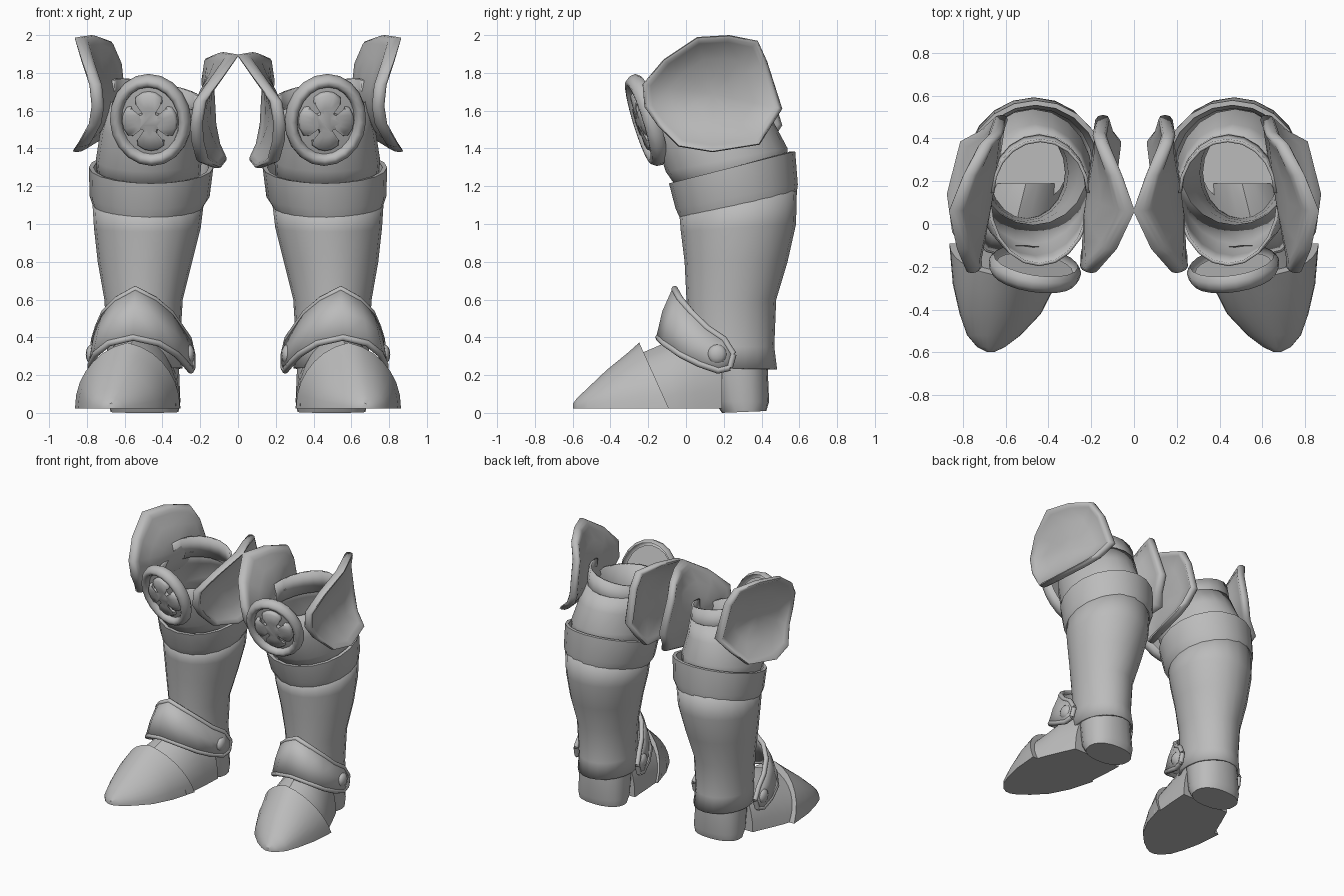
import bpy, bmesh, math
from mathutils import Vector, Matrix

if "Cube" in bpy.data.objects:
    bpy.data.objects.remove(bpy.data.objects["Cube"])

steel = bpy.data.materials.new("plain_grey_steel")
steel.diffuse_color = (0.5, 0.5, 0.5, 1)
steel.use_nodes = True
steel.node_tree.nodes["Principled BSDF"].inputs["Base Color"].default_value = steel.diffuse_color


def finish(name, bm, thick=0, angle=40):
    """Turn a bmesh into a smooth grey part, mirrored to the other leg."""
    bmesh.ops.recalc_face_normals(bm, faces=bm.faces)
    me = bpy.data.meshes.new(name)
    bm.to_mesh(me)
    bm.free()
    me.materials.append(steel)
    ob = bpy.data.objects.new(name, me)
    bpy.context.collection.objects.link(ob)
    bpy.ops.object.select_all(action='DESELECT')
    ob.select_set(True)
    bpy.context.view_layer.objects.active = ob
    bpy.ops.object.shade_smooth_by_angle(angle=math.radians(angle))
    if thick:
        s = ob.modifiers.new("thickness", 'SOLIDIFY')
        s.thickness, s.offset = thick, 0
    ob.modifiers.new("other_leg", 'MIRROR').use_mirror_merge = False
    return ob


def skin(bm, rings, closed=True):
    """Bridge point rings with quads; returns the vertex rings."""
    vs = [[bm.verts.new(p) for p in r] for r in rings]
    n = len(vs[0])
    for a, b in zip(vs, vs[1:]):
        for i in range(n if closed else n - 1):
            j = (i + 1) % n
            bm.faces.new((a[i], a[j], b[j], b[i]))
    return vs


def power(v, e):
    return math.copysign(abs(v) ** e, v)


def leg_ring(x0, x1, yf, yb, zf, zb, n=20, e=1, side=0):
    """Oval ring sloping from front to back height; e < 1 makes it boxier."""
    pts = []
    for i in range(n):
        a = 2 * math.pi * i / n
        c, s = power(math.cos(a), e), power(math.sin(a), e)
        pts.append(((x0 + x1) / 2 + (x1 - x0) / 2 * c,
                    (yf + yb) / 2 + (yb - yf) / 2 * s,
                    (zf + zb) / 2 + (zb - zf) / 2 * s + side * c))
    return pts


# Shin armour, with its flared lower edge
bm = bmesh.new()
skin(bm, [leg_ring(*r) for r in (
    (.30, .69, .01, .475, .24, .23), (.315, .685, .02, .46, .35, .35),
    (.30, .70, .01, .47, .60, .60), (.25, .735, 0, .53, .80, .80),
    (.205, .755, -.02, .575, .96, 1.0), (.185, .765, -.03, .58, 1.08, 1.2))])
finish("shin_armour", bm, .015)

# Cuff below the knee, swelling out of the shin and folded over at the top
bm = bmesh.new()
skin(bm, [leg_ring(*r) for r in (
    (.192, .762, -.026, .583, 1.02, 1.14), (.15, .785, -.055, .592, 1.08, 1.21),
    (.13, .79, -.09, .578, 1.215, 1.385), (.155, .765, -.065, .555, 1.215, 1.385),
    (.19, .74, -.02, .54, 1.08, 1.2))])
finish("knee_cuff", bm)

# Knee sleeve leaning forward, open at the top
bm = bmesh.new()
skin(bm, [leg_ring(*r, side=s) for r, s in (
    ((.21, .735, -.01, .52, 1.15, 1.25), 0), ((.20, .745, -.10, .53, 1.28, 1.4), 0),
    ((.205, .72, -.155, .46, 1.45, 1.53), .01), ((.21, .675, -.19, .42, 1.62, 1.64), .02))])
finish("knee_sleeve", bm, .015)

# Collar band standing inside the back of the sleeve, outer side higher
bm = bmesh.new()
skin(bm, [leg_ring(*r, side=.04)[:11] for r in (
    (.22, .67, -.10, .42, 1.55, 1.58), (.215, .66, -.10, .39, 1.69, 1.75))], closed=False)
finish("back_collar", bm, .015)

# Side wings: thick saddle-shaped plates with a soft raised border
outline = [(-.23, 1.74), (-.12, 1.87), (.06, 1.99), (.23, 2.0), (.38, 1.97),
           (.43, 1.86), (.51, 1.61), (.44, 1.50), (.39, 1.42), (.14, 1.38),
           (-.04, 1.41), (-.15, 1.52), (-.22, 1.62)]
layers = [(.3, -.022), (.6, -.022), (.85, -.022), (.94, -.032), (.985, -.022), (1, 0),
          (.985, .024), (.94, .034), (.88, .024), (.6, .026), (.3, .03)]


def wing(name, face, out, low, high):
    """face(y, dz) gives x; out is the side facing away from the sleeve."""
    c = Vector((.14, 1.69))

    def place(k, off, p):
        y, z = c + (Vector(p) - c) * k
        x = face(y, (z - 1.66) / .3) + out * off
        return Vector((x, y, low + (z - 1.38) / .62 * (high - low)))

    bm = bmesh.new()
    vs = skin(bm, [[place(k, o, p) for p in outline] for k, o in layers])
    for ring, off in ((vs[0], -.022), (vs[-1], .03)):
        tip = bm.verts.new(place(0, off, c))
        for i in range(len(ring)):
            bm.faces.new((ring[i - 1], ring[i], tip))
    finish(name, bm, angle=60)


def outer_face(y, d):
    # Flares out at the top front and along the bottom
    k = .14 * max(0, 1 - 1.6 * y) if d > 0 else .18 * (1 + y)
    return .703 - .18 * y + k * d * d


def inner_face(y, d):
    # Flares towards the other leg at the top front and the bottom back
    k = .19 * max(0, 1 - 2.4 * y) if d > 0 else .12 * min(1.1, max(0, .5 + 2.5 * y))
    return .22 - .14 * max(0, y) - k * d * d


wing("outer_wing", outer_face, 1, 1.38, 2.0)
wing("inner_wing", inner_face, -1, 1.295, 1.91)

# Knee medallion: broad oval rim, recessed disc and flared cross
tilt = (Matrix.Translation((.465, -.215, 1.548)) @ Matrix.Rotation(math.radians(9), 4, 'Z')
        @ Matrix.Rotation(math.radians(17), 4, 'X'))


def oval(rx, rz, y, n=20):
    return [Vector((rx * math.cos(2 * math.pi * i / n), y,
                    rz * math.sin(2 * math.pi * i / n))) for i in range(n)]


bm = bmesh.new()
skin(bm, [oval(.218 - d, .252 - d, y) for d, y in (
    (.02, .045), (0, .02), (.004, -.012), (.022, -.038), (.045, -.04), (.062, -.02), (.068, .01))])
bm.transform(tilt)
finish("medallion_rim", bm, angle=60)
bm = bmesh.new()
vs = skin(bm, [oval(.18, .21, .015), oval(.17, .20, 0), oval(.10, .12, -.01)])
bm.faces.new(vs[0])
bm.faces.new(vs[-1])
bm.transform(tilt)
finish("medallion_disc", bm)

arm = [(.04, -.04), (.075, -.03), (.092, -.042), (.095, -.072), (.12, -.07),
       (.142, -.035), (.148, 0), (.142, .035), (.12, .07), (.095, .072), (.092, .042),
       (.075, .03)]
cross = []
for q in range(4):
    c, s = round(math.cos(q * math.pi / 2)), round(math.sin(q * math.pi / 2))
    cross += [(r * c - t * s, r * s + t * c) for r, t in arm]
bm = bmesh.new()
vs = skin(bm, [[Vector((x * k, y, z * k * 1.1)) for x, z in cross]
               for k, y in ((1, .01), (1, -.018), (.93, -.034), (.5, -.04))])
bm.faces.new(vs[-1])
bm.transform(tilt)
finish("medallion_cross", bm, angle=60)


# Foot sections: full pointed arches on a flat sole
def arch(y, cx, hw, h, lean, z0=.022, n=14):
    pts = []
    for i in range(n + 1):
        c, s = math.cos(math.pi * i / n), abs(math.sin(math.pi * i / n))
        z = h * (.78 * s ** .9 + .22 * (1 - abs(c)))
        pts.append((cx + hw * power(c, .88), y - lean * z, z0 + z))
    return pts


def foot_part(name, sections):
    bm = bmesh.new()
    vs = skin(bm, [arch(*s) for s in sections])
    bm.faces.new(vs[0])
    bm.faces.new(vs[-1])
    finish(name, bm, angle=35)


foot_part("toe_cap", [
    (-.597, .67, .02, .03, 0), (-.575, .668, .065, .058, 0), (-.52, .655, .125, .11, 0),
    (-.42, .625, .19, .205, 0), (-.28, .605, .242, .295, .1), (-.09, .585, .278, .35, .45)])
foot_part("instep", [
    (-.16, .585, .258, .29, .3), (-.05, .565, .245, .345, .2),
    (.05, .54, .228, .41, 0), (.19, .505, .2, .40, 0)])

# Heel block
bm = bmesh.new()
vs = skin(bm, [leg_ring(*r, e=.88) for r in (
    (.315, .675, .19, .425, 0, .01), (.305, .685, .15, .44, .06, .06),
    (.315, .68, .10, .43, .30, .30))])
bm.faces.new(vs[0])
bm.faces.new(vs[-1])
finish("heel", bm)

# Ankle guard: pointed band wrapped over the instep (half width, y, z)
upper = [(0, -.06, .655), (.10, -.03, .60), (.175, .03, .53), (.22, .11, .45),
         (.25, .20, .39), (.262, .25, .31)]
lower = [(0, -.145, .40), (.13, -.115, .37), (.215, -.03, .31), (.25, .07, .26),
         (.265, .17, .225), (.265, .23, .24)]


def band(side):
    full = [(-w, y, z) for w, y, z in side[:0:-1]] + side
    return [Vector((.55 - .13 * (y + .1) + w, y, z)) for w, y, z in full]


up, low = band(upper), band(lower)
middle = [(a + b) / 2 + Vector((0, -.012, .005)) for a, b in zip(up, low)]
bm = bmesh.new()
skin(bm, [low, middle, up], closed=False)
finish("ankle_guard", bm, .025)


def rod(bm, path, r=.018):
    """Round bead following an open path."""
    rings = []
    for i, p in enumerate(path):
        t = (path[min(i + 1, len(path) - 1)] - path[max(i - 1, 0)]).normalized()
        u = t.orthogonal().normalized() if abs(t.z) > .95 else (Vector((0, 0, 1)) - t * t.z).normalized()
        v = t.cross(u)
        rings.append([p + r * (u * math.cos(k * math.pi / 4) + v * math.sin(k * math.pi / 4))
                      for k in range(8)])
    skin(bm, rings)


# Rolled rim along both edges and across the strap ends; rivets on the straps
bm = bmesh.new()
for path in (up, low, [up[0], low[0]], [up[-1], low[-1]]):
    rod(bm, path)
finish("ankle_guard_rim", bm, angle=60)
bm = bmesh.new()
for x in (.26, .775):
    bmesh.ops.create_uvsphere(bm, u_segments=12, v_segments=8, radius=.052,
                              matrix=Matrix.Translation((x, .165, .31)) @ Matrix.Diagonal((.6, 1, 1, 1)))
finish("ankle_rivets", bm, angle=60)
